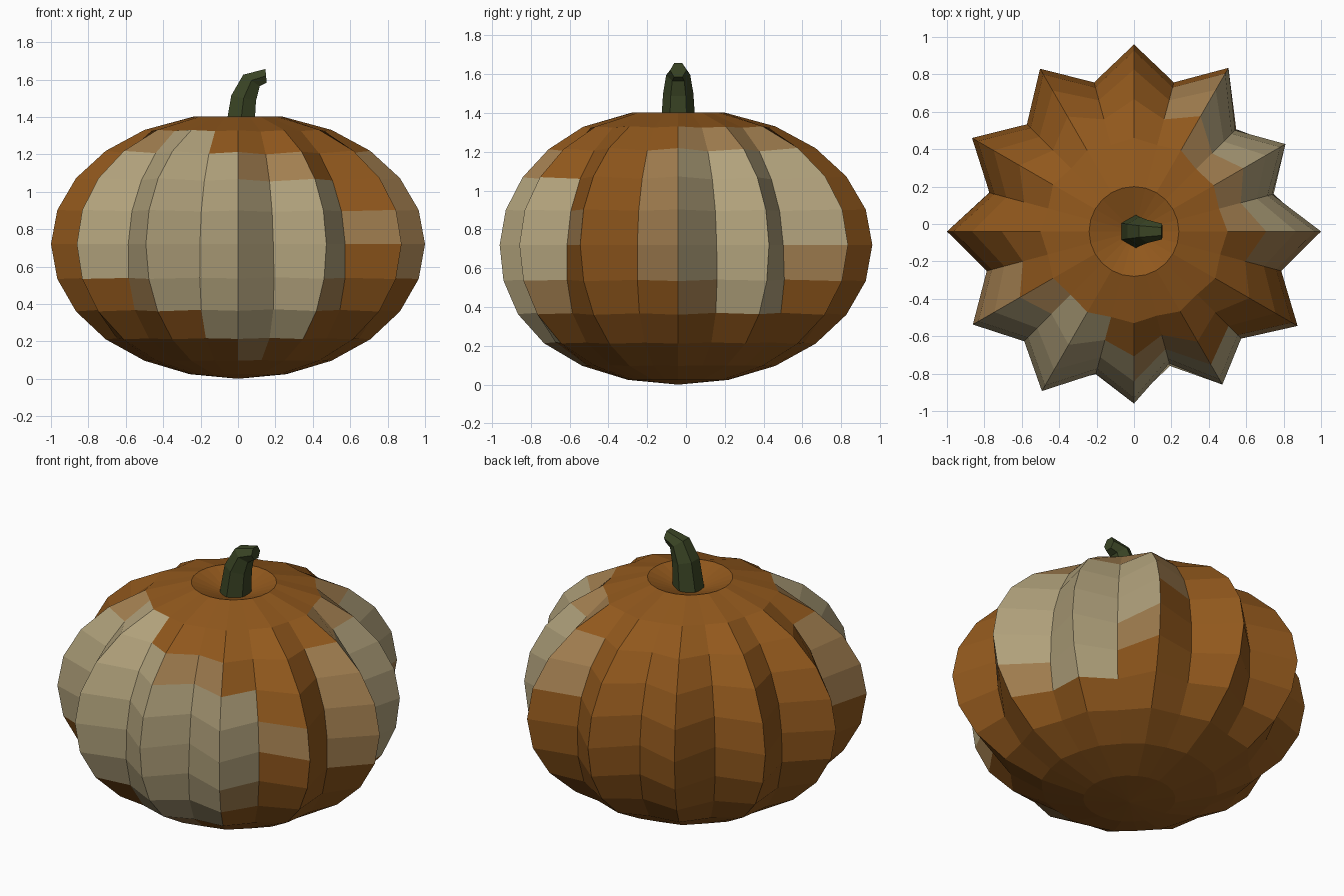
import bpy, bmesh
from math import sin, cos, radians, pi

if "Cube" in bpy.data.objects:
    bpy.data.objects.remove(bpy.data.objects["Cube"])

CY = -0.04          # axis of the pumpkin in y


def material(name, rgb):
    m = bpy.data.materials.new(name)
    m.diffuse_color = (*rgb, 1)
    m.use_nodes = True
    m.node_tree.nodes["Principled BSDF"].inputs["Base Color"].default_value = m.diffuse_color
    return m


def finish(bm, name, mats):
    bmesh.ops.recalc_face_normals(bm, faces=bm.faces)
    me = bpy.data.meshes.new(name)
    bm.to_mesh(me)
    bm.free()
    for m in mats:
        me.materials.append(m)
    ob = bpy.data.objects.new(name, me)
    bpy.context.collection.objects.link(ob)
    return ob


orange = material("orange_skin", (0.285, 0.098, 0.012))
blend = material("mixed_skin", (0.36, 0.21, 0.08))
tan = material("pale_skin", (0.44, 0.36, 0.20))
green = material("stem_green", (0.042, 0.058, 0.018))

# Pumpkin body: 24-segment sphere, alternating ridges and grooves
# radius at the equator for each 15 degree step, starting at +x
radii = [1.0, .765, .935, .765, 1.01, .825, 1.0, .825, 1.005, .81, 1.0, .80,
         1.0, .815, .995, .83, .985, .786, .92, .73, .945, .81, 1.01, .815]
# how strongly the ribbing shows at each 15 degree latitude, -75 to 75
rib = [0, 0.1, .28, .58, .85, 1, 1, .92, .70, .25, 0]
# pale patches: segment -> (lowest, highest) latitude step
pale = {14: (0, 3), 15: (-1, 3), 16: (-1, 4), 17: (-2, 3), 18: (-3, 2),
        19: (-3, 2), 20: (-2, 2), 21: (0, 1), 0: (-1, 3), 1: (-1, 3),
        2: (-2, 3), 3: (-1, 3), 4: (1, 3)}


def is_pale(seg, lat):
    lo, hi = pale.get(seg % 24, (9, -9))
    return lo <= lat <= hi


bm = bmesh.new()
rings = []
for i, w in enumerate(rib):
    lat = radians(15 * (i - 5))
    ring = []
    for s, rad in enumerate(radii):
        k = 1 - w * (1 - rad)
        r, a = cos(lat) * k, radians(15 * s)
        if i == 10:
            r = 0.24        # rim of the dimple
        z = 0.72 + sin(lat) * (0.72 if i < 6 else 0.705) * (1 - 0.2 * (1 - k))
        ring.append(bm.verts.new((r * cos(a), CY + r * sin(a), z)))
    rings.append(ring)
bottom = bm.verts.new((0, CY, 0.0))
dimple = bm.verts.new((0, CY, 1.31))
for s in range(24):
    t = (s + 1) % 24
    bm.faces.new((rings[0][t], rings[0][s], bottom))
    bm.faces.new((rings[-1][s], rings[-1][t], dimple))
    for i in range(10):
        f = bm.faces.new((rings[i][s], rings[i][t], rings[i + 1][t], rings[i + 1][s]))
        n = sum(is_pale(q, l) for q in (s, t) for l in (i - 5, i - 4))
        f.material_index = 2 if n >= 3 else 1 if n == 2 else 0
finish(bm, "pumpkin_body", [orange, blend, tan])

# Stem: six-sided tube bending towards +x (x, z, radius, tilt)
path = [(0.005, 1.29, .092, 0), (.03, 1.50, .078, 12),
        (.072, 1.595, .062, 35), (.15, 1.62, .042, 85)]
bm = bmesh.new()
prev = None
for x, z, r, tilt in path:
    t = radians(tilt)
    ring = []
    for k in range(6):
        a = pi / 2 + k * pi / 3
        u = r * cos(a)
        ring.append(bm.verts.new((x + u * cos(t), CY + r * sin(a), z - u * sin(t))))
    if prev:
        for k in range(6):
            j = (k + 1) % 6
            bm.faces.new((prev[k], prev[j], ring[j], ring[k]))
    else:
        bm.faces.new(ring[::-1])
    prev = ring
bm.faces.new(prev)
finish(bm, "stem", [green])
